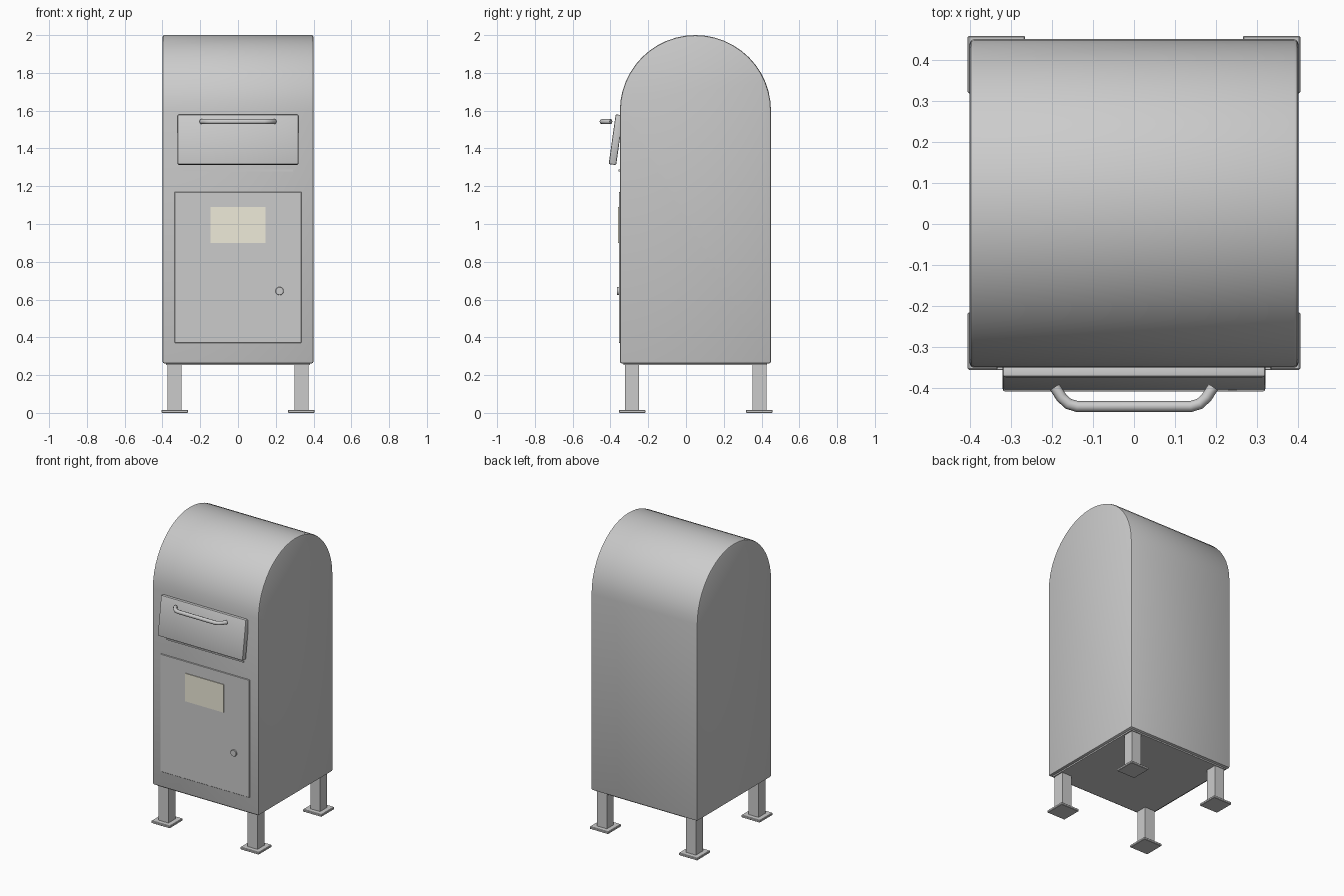
import bpy, bmesh, math
from mathutils import Matrix

if "Cube" in bpy.data.objects:
    bpy.data.objects.remove(bpy.data.objects["Cube"])


def finish(name, bm, bevel=0.0, segments=2, material=None):
    """Bevel the sharp edges, smooth by angle and link the object."""
    bmesh.ops.recalc_face_normals(bm, faces=bm.faces)
    if bevel:
        sharp = [e for e in bm.edges if e.calc_face_angle(0) > math.radians(50)]
        bmesh.ops.bevel(bm, geom=sharp, offset=bevel, segments=segments,
                        profile=0.5, affect='EDGES', clamp_overlap=True)
    me = bpy.data.meshes.new(name)
    bm.to_mesh(me)
    bm.free()
    me.shade_smooth()
    me.set_sharp_from_angle(angle=math.radians(30))
    if material:
        me.materials.append(material)
    ob = bpy.data.objects.new(name, me)
    bpy.context.collection.objects.link(ob)
    return ob


def box(name, x, y, z, bevel=0.0, **kw):
    """Box from (min, max) ranges on each axis."""
    bm = bmesh.new()
    size = [r[1] - r[0] for r in (x, y, z)]
    centre = [(r[0] + r[1]) / 2 for r in (x, y, z)]
    bmesh.ops.create_cube(bm, size=1, matrix=Matrix.Diagonal((*size, 1)))
    ob = finish(name, bm, bevel, **kw)
    ob.location = centre
    return ob


# Body: arched side profile extruded across x
R, CY, SPRING, FLOOR, N = 0.40, 0.05, 1.60, 0.262, 24
profile = [(CY - R, FLOOR), (CY + R, FLOOR)]
profile += [(CY + R * math.cos(math.pi * i / N), SPRING + R * math.sin(math.pi * i / N))
            for i in range(N + 1)]
bm = bmesh.new()
side = bm.faces.new([bm.verts.new((-0.40, y, z)) for y, z in profile])
ext = bmesh.ops.extrude_face_region(bm, geom=[side])
bmesh.ops.translate(bm, vec=(0.80, 0, 0),
                    verts=[v for v in ext['geom'] if isinstance(v, bmesh.types.BMVert)])
finish("body", bm, 0.01)

# Floor plate under the body
box("floor_plate", (-0.38, 0.38), (-0.33, 0.43), (0.253, 0.28))

# Legs and feet
for sx, side_name in ((-1, "left"), (1, "right")):
    for y, end in ((-0.285, "front"), (0.388, "back")):
        x = sx * 0.335
        box(f"{end}_{side_name}_leg", (x - 0.037, x + 0.037),
            (y - 0.037, y + 0.037), (0.01, 0.27))
        box(f"{end}_{side_name}_foot", (x - 0.07, x + 0.07),
            (y - 0.07, y + 0.07), (0, 0.016), 0.003, segments=1)

# Mail flap, hinged open at the bottom
flap = box("mail_flap", (-0.32, 0.32), (-0.02, 0.02), (-0.133, 0.133), 0.007)
flap.location = (0, -0.371, 1.446)
flap.rotation_euler.x = math.radians(-8)

# Thin ledge below the flap
box("flap_ledge", (-0.29, 0.29), (-0.357, -0.34), (1.278, 1.288))

# Access door, label plate and lock
box("access_door", (-0.335, 0.335), (-0.356, -0.34), (0.37, 1.17), 0.002, segments=1)
cream = bpy.data.materials.new("cream")
cream.diffuse_color = (0.86, 0.83, 0.70, 1)
cream.use_nodes = True
cream.node_tree.nodes["Principled BSDF"].inputs["Base Color"].default_value = cream.diffuse_color
box("label_plate", (-0.145, 0.145), (-0.361, -0.35), (0.90, 1.09), material=cream)

bm = bmesh.new()
bmesh.ops.create_cone(bm, cap_ends=True, segments=20, radius1=0.022, radius2=0.022,
                      depth=0.022, matrix=Matrix.Rotation(math.pi / 2, 4, 'X'))
lock = finish("lock", bm, 0.002, segments=1)
lock.location = (0.22, -0.355, 0.645)

# Flap handle: bent bar swept along a mirrored path
half = [(0.193, -0.397), (0.177, -0.422), (0.160, -0.438), (0.138, -0.4445)]
path = [(-x, y) for x, y in half] + half[::-1]
cu = bpy.data.curves.new("handle_path", 'CURVE')
cu.dimensions = '3D'
cu.bevel_depth = 0.0135
cu.bevel_resolution = 2
cu.use_fill_caps = True
sp = cu.splines.new('POLY')
sp.points.add(len(path) - 1)
for p, (x, y) in zip(sp.points, path):
    p.co = (x, y, 1.542, 1)
sp.use_smooth = True
handle = bpy.data.objects.new("flap_handle", cu)
bpy.context.collection.objects.link(handle)
